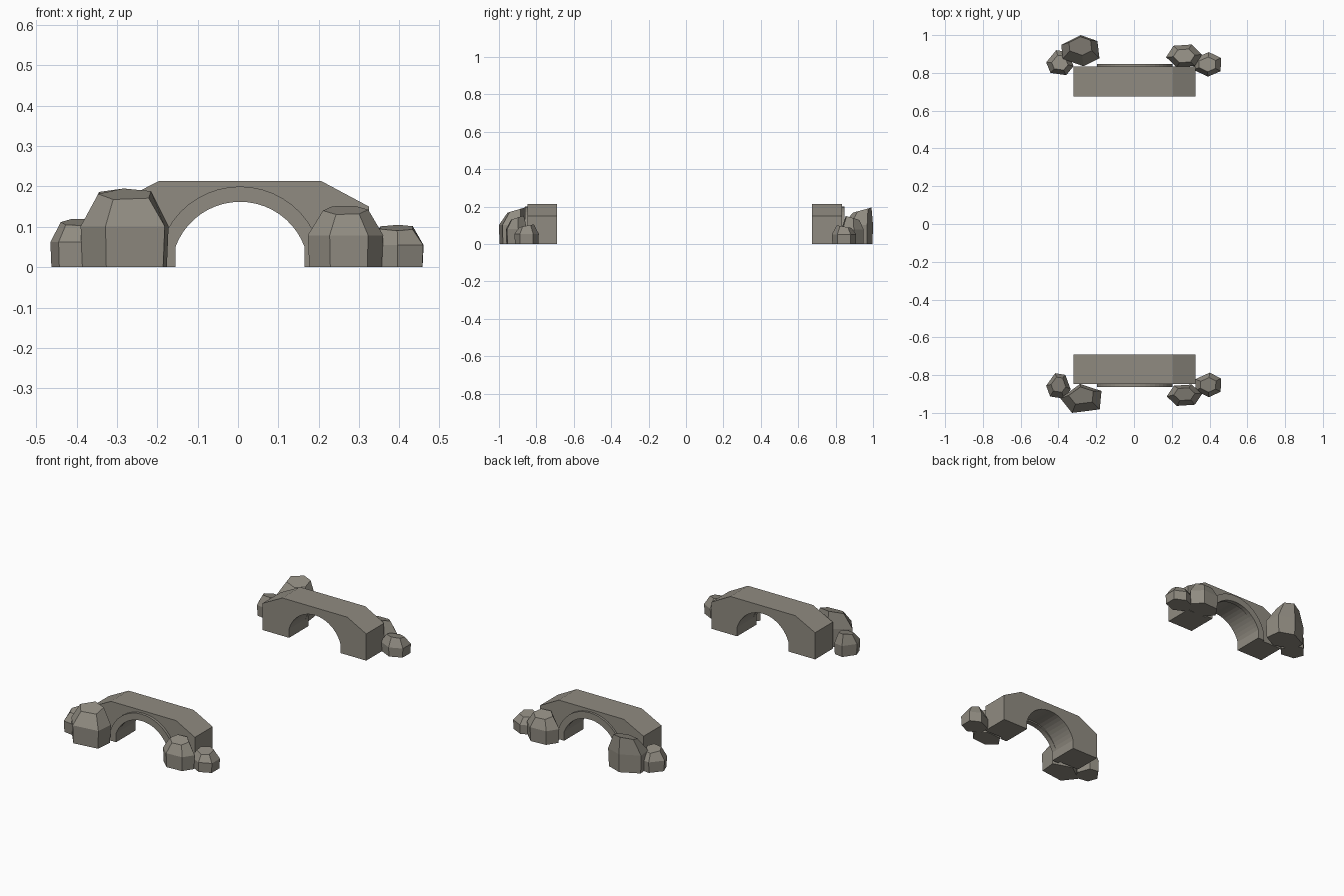
import bpy, bmesh, math

cube = bpy.data.objects.get("Cube")
if cube:
    bpy.data.objects.remove(cube)

stone = bpy.data.materials.new("warm grey stone")
stone.use_nodes = True
colour = (0.28, 0.26, 0.22, 1)
stone.diffuse_color = colour
stone.node_tree.nodes["Principled BSDF"].inputs["Base Color"].default_value = colour

MID = 0.005  # centre line of the arches


def finish(bm, name):
    bmesh.ops.recalc_face_normals(bm, faces=bm.faces)
    mesh = bpy.data.meshes.new(name)
    bm.to_mesh(mesh)
    bm.free()
    mesh.materials.append(stone)
    obj = bpy.data.objects.new(name, mesh)
    bpy.context.collection.objects.link(obj)
    return obj


def extrude_profile(name, profile, y0, y1):
    """Extrude an x-z outline along y."""
    bm = bmesh.new()
    face = bm.faces.new([bm.verts.new((x, y0, z)) for x, z in profile])
    new = bmesh.ops.extrude_face_region(bm, geom=[face])["geom"]
    verts = [v for v in new if isinstance(v, bmesh.types.BMVert)]
    bmesh.ops.translate(bm, verts=verts, vec=(0, y1 - y0, 0))
    return finish(bm, name)


def arc(half, spring, top, steps=20):
    """Opening curve from right foot to left foot, with short upright feet."""
    rise = top - spring
    r = (half * half + rise * rise) / (2 * rise)
    a = math.asin(min(1, half / r))
    pts = [(MID + half, 0)]
    for i in range(steps + 1):
        t = a - 2 * a * i / steps
        pts.append((MID + r * math.sin(t), top - r + r * math.cos(t)))
    return pts + [(MID - half, 0)]


def rock(name, x0, x1, y0, y1, h, turn, tilt, lean, sides=6):
    """Faceted boulder filling a footprint, with a sloping flat cap."""
    base = []
    for i in range(sides):
        a = turn + math.tau * (i + 0.12 * math.sin(3.1 * i + turn)) / sides
        base.append((math.cos(a), math.sin(a)))
    lo = [min(p[k] for p in base) for k in (0, 1)]
    hi = [max(p[k] for p in base) for k in (0, 1)]
    unit = [[2 * (p[k] - lo[k]) / (hi[k] - lo[k]) - 1 for k in (0, 1)] for p in base]
    cx, cy, rx, ry = (x0 + x1) / 2, (y0 + y1) / 2, (x1 - x0) / 2, (y1 - y0) / 2
    bm = bmesh.new()
    rings = []
    for level, size in ((0, 0.96), (0.52, 1), (0.93, 0.6)):
        top = level > 0.9
        ring = []
        for u, v in unit:
            z = h * (level + (tilt * v * 0.07 if top else 0))
            shift = lean * ry if top else 0
            ring.append(bm.verts.new((cx + u * rx * size, cy + v * ry * size + shift, z)))
        rings.append(ring)
    for low, up in zip(rings, rings[1:]):
        for i in range(sides):
            j = (i + 1) % sides
            bm.faces.new((low[i], low[j], up[j], up[i]))
    bm.faces.new(rings[0])
    bm.faces.new(rings[-1])
    return finish(bm, name)


# Arch blocks with chamfered shoulders, and a raised band round each opening
outline = [(-0.32, 0), (-0.32, 0.15), (-0.197, 0.213),
           (0.207, 0.213), (0.325, 0.15), (0.325, 0)]
block = outline + arc(0.16, 0.05, 0.17)
band = arc(0.2, 0.04, 0.2)[::-1] + arc(0.16, 0.05, 0.162)
for side, inner, outer, lip in (("front", -0.69, -0.847, -0.862),
                                ("back", 0.675, 0.835, 0.847)):
    extrude_profile(side + "_arch", block, inner, outer)
    extrude_profile(side + "_arch_band", band, outer - (lip - outer), lip)

# Boulders beside the arch feet
rock("front_right_large_rock", -0.39, -0.172, -1.0, -0.847, 0.195, 0.5, 1, 0.2, 5)
rock("front_right_small_rock", -0.465, -0.335, -0.925, -0.79, 0.12, 0.9, 1, 0.1)
rock("front_left_large_rock", 0.173, 0.36, -0.963, -0.85, 0.152, 0.1, 1, 0.1)
rock("front_left_small_rock", 0.325, 0.46, -0.917, -0.787, 0.105, 0.5, 1, 0)
rock("back_right_large_rock", -0.385, -0.183, 0.835, 1.0, 0.195, 0.6, 1, 0.3)
rock("back_right_small_rock", -0.465, -0.32, 0.788, 0.92, 0.115, 0.9, -1, 0)
rock("back_left_large_rock", 0.17, 0.36, 0.83, 0.95, 0.15, 0.1, -1, 0)
rock("back_left_small_rock", 0.315, 0.46, 0.78, 0.91, 0.1, 0.5, -1, 0)
